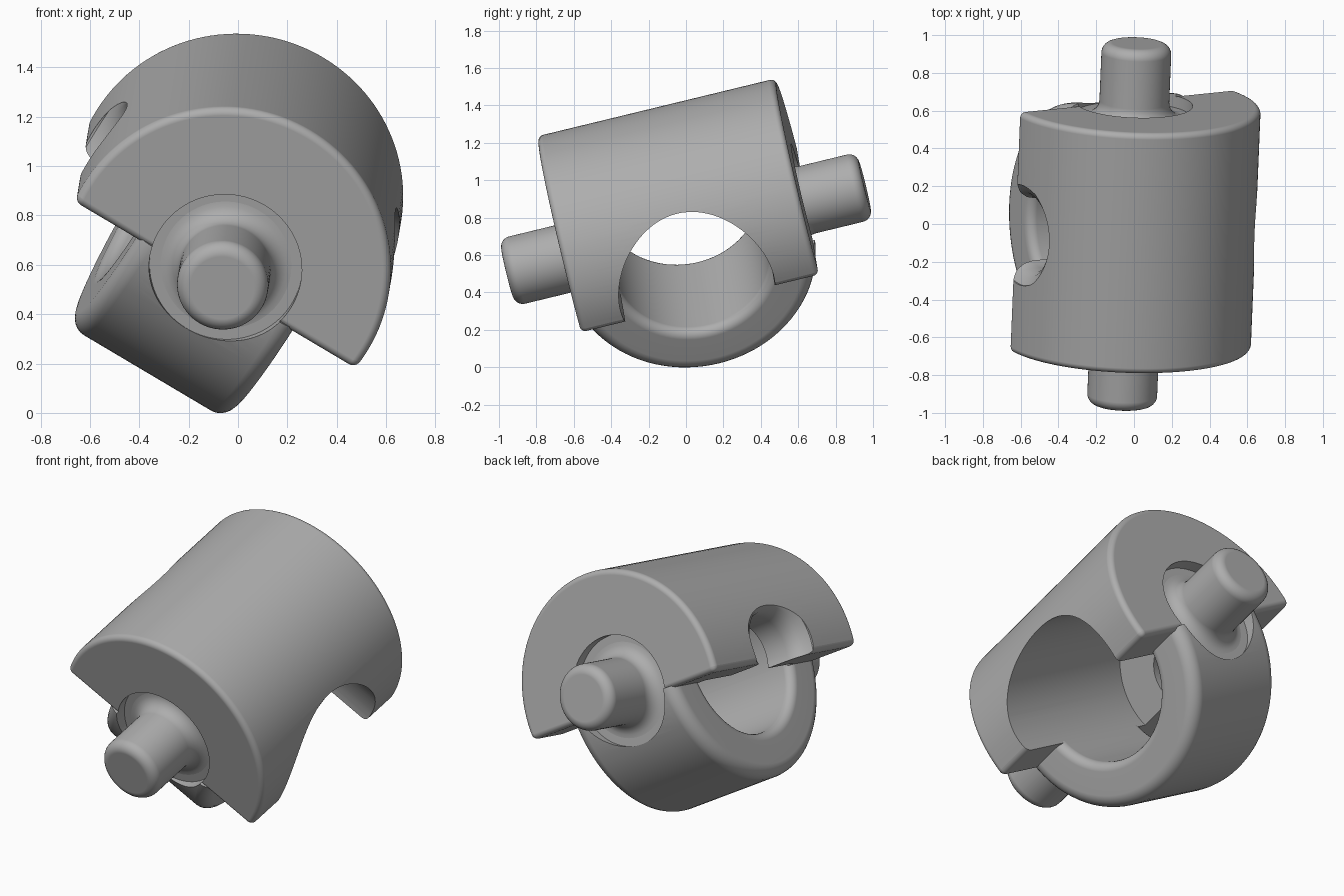
import bpy, bmesh
from math import cos, sin, pi, radians, asin
from mathutils import Matrix, Vector

if "Cube" in bpy.data.objects:
    bpy.data.objects.remove(bpy.data.objects["Cube"])

R = 0.67        # outer radius of barrel and sleeve
HALF = 0.655    # half length of the barrel
FLAT = -0.085   # height of the flat cut below the barrel axis
BORE = 0.42

# Tilted frame: local x = bore axis, local y = barrel axis, local z = up
d = Vector((0.04, 0.97, 0.235)).normalized()
u = Vector((0.86, 0.088, -0.51))
u = (u - d * u.dot(d)).normalized()
n = u.cross(d)
FRAME = Matrix((u, d, n)).transposed().to_4x4()
FRAME.translation = (-0.025, 0, 0.738)

grey = bpy.data.materials.new("metal grey")
grey.use_nodes = True
grey.diffuse_color = (0.42, 0.42, 0.42, 1)
grey.node_tree.nodes["Principled BSDF"].inputs["Base Color"].default_value = (0.42, 0.42, 0.42, 1)


def finish(name, bm):
    bmesh.ops.recalc_face_normals(bm, faces=bm.faces)
    mesh = bpy.data.meshes.new(name)
    bm.to_mesh(mesh)
    bm.free()
    mesh.materials.append(grey)
    ob = bpy.data.objects.new(name, mesh)
    bpy.context.collection.objects.link(ob)
    ob.matrix_world = FRAME
    return ob


def lathe(name, profile, axis="X", closed=False, steps=96):
    """Revolve (along, radius) points round the local x or y axis."""
    bm = bmesh.new()
    rings = []
    for t, r in profile:
        ring = []
        for i in range(steps):
            a = 2 * pi * i / steps
            p = (t, r * cos(a), r * sin(a)) if axis == "X" else (r * cos(a), t, r * sin(a))
            ring.append(bm.verts.new(p))
        rings.append(ring)
    pairs = list(zip(rings, rings[1:]))
    if closed:
        pairs.append((rings[-1], rings[0]))
    for a, b in pairs:
        for i in range(steps):
            j = (i + 1) % steps
            bm.faces.new((a[i], a[j], b[j], b[i]))
    if not closed:
        bm.faces.new(rings[0])
        bm.faces.new(rings[-1])
    return finish(name, bm)


def box(name, lo, hi):
    bm = bmesh.new()
    bmesh.ops.create_cube(bm, size=1)
    for v in bm.verts:
        v.co = [l + (c + 0.5) * (h - l) for c, l, h in zip(v.co, lo, hi)]
    return finish(name, bm)


def bevel(ob, width):
    m = ob.modifiers.new("round", "BEVEL")
    m.width, m.segments = width, 6
    m.limit_method, m.angle_limit = "ANGLE", radians(35)


def cut(ob, cutter):
    cutter.hide_render = True
    m = ob.modifiers.new("cut", "BOOLEAN")
    m.operation, m.solver, m.object = "DIFFERENCE", "EXACT", cutter


def bake(ob):
    bpy.context.view_layer.update()
    dg = bpy.context.evaluated_depsgraph_get()
    mesh = bpy.data.meshes.new_from_object(ob.evaluated_get(dg))
    ob.modifiers.clear()
    ob.data = mesh


def fillet(ct, cr, r, a0, a1, steps=6):
    return [(ct + r * cos(radians(a0 + (a1 - a0) * i / steps)),
             cr + r * sin(radians(a0 + (a1 - a0) * i / steps))) for i in range(steps + 1)]


# Barrel: a cylinder cut flat a little below its axis
bm = bmesh.new()
start = asin(FLAT / R)
STEPS = 72
arc = [start + (pi - 2 * start) * i / STEPS for i in range(STEPS + 1)]
face = bm.faces.new([bm.verts.new((R * cos(a), -HALF, R * sin(a))) for a in arc])
ext = bmesh.ops.extrude_face_region(bm, geom=[face])
bmesh.ops.translate(bm, vec=(0, 2 * HALF, 0),
                    verts=[g for g in ext["geom"] if isinstance(g, bmesh.types.BMVert)])
barrel = finish("barrel", bm)
bevel(barrel, 0.06)

# Sleeve: short tube across the barrel, with rounded rims
W = 0.37
f, g = 0.07, 0.05
inner = BORE - 0.002
sleeve = lathe("sleeve", fillet(W - f, R - f, f, 0, 90) + fillet(f - W, R - f, f, 90, 180)
               + fillet(g - W, inner + g, g, 180, 270) + fillet(W - g, inner + g, g, 270, 360),
               closed=True)

# Cutters: bore from one side, small flared hole on the other, end recesses
bore = lathe("bore_cutter", [(-0.40, BORE), (1, BORE)])
hole = lathe("hole_cutter", [(-0.2, 0.19), (-0.54, 0.19), (-0.59, 0.2), (-0.63, 0.225),
                             (-0.66, 0.27), (-0.8, 0.27)])
upper = box("upper_cutter", (-1, -1, FLAT + 0.012), (1, 1, 1))
recesses = [lathe("recess_cutter", [(s * 0.59, 0.31), (s * 0.9, 0.31)], "Y") for s in (-1, 1)]

cut(barrel, bore)
cut(barrel, hole)
cut(sleeve, upper)
for r in recesses:
    cut(barrel, r)
    cut(sleeve, r)
bake(barrel)
bake(sleeve)
for c in [bore, hole, upper] + recesses:
    bpy.data.objects.remove(c)

# Pins: one at each end, flared at the base and rounded at the tip
P, TIP, b = 0.185, 0.985, 0.055
pin_profile = ([(0.5, P), (0.585, P + 0.08)] + fillet(0.67, P + 0.08, 0.08, 180, 270)
               + fillet(TIP - b, P - b, b, 90, 0))
pins = [lathe(name, [(s * t, r) for t, r in pin_profile], "Y", steps=64)
        for name, s in (("front_pin", -1), ("back_pin", 1))]

# Smooth shading with crisp edges
bpy.ops.object.select_all(action="DESELECT")
for ob in [barrel, sleeve] + pins:
    ob.select_set(True)
    bpy.context.view_layer.objects.active = ob
bpy.ops.object.shade_smooth_by_angle(angle=radians(30))
for ob in [barrel, sleeve] + pins:
    m = ob.modifiers.new("even shading", "WEIGHTED_NORMAL")
    m.keep_sharp = True
